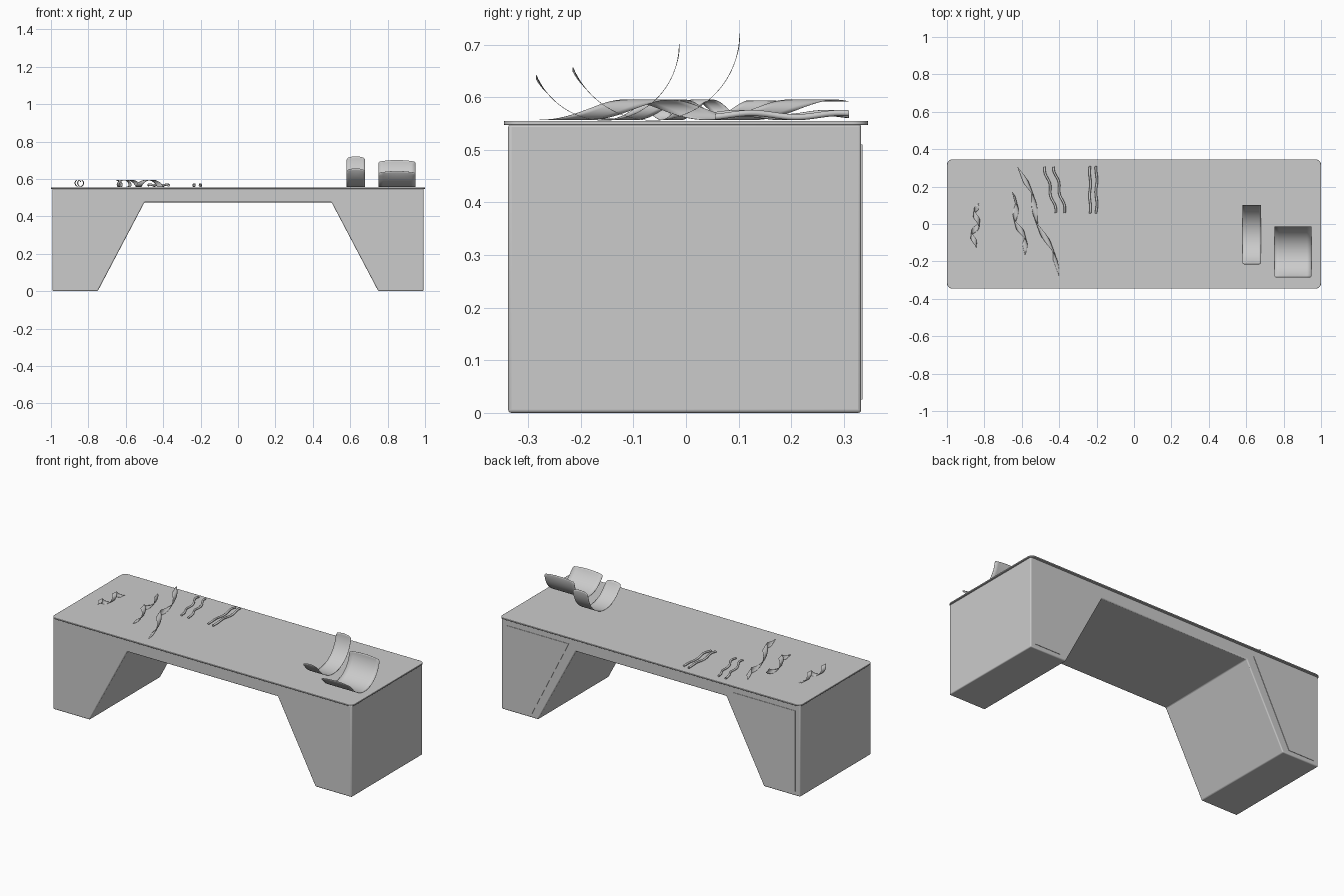
import bpy, math
from mathutils import Vector

if "Cube" in bpy.data.objects:
    bpy.data.objects.remove(bpy.data.objects["Cube"])

TOP = 0.555  # height of the bench surface


def make_mesh(name, verts, faces, smooth=True):
    me = bpy.data.meshes.new(name)
    me.from_pydata([tuple(v) for v in verts], [], faces)
    me.update()
    ob = bpy.data.objects.new(name, me)
    bpy.context.collection.objects.link(ob)
    if smooth:
        bpy.ops.object.select_all(action='DESELECT')
        ob.select_set(True)
        bpy.context.view_layer.objects.active = ob
        bpy.ops.object.shade_smooth_by_angle(angle=math.radians(40))
    return ob


def add_bevel(ob, width, segments):
    b = ob.modifiers.new("bevel", 'BEVEL')
    b.width, b.segments = width, segments
    b.limit_method, b.angle_limit = 'ANGLE', math.radians(30)


def prism_xz(name, prof, y0, y1):
    """Counter-clockwise xz profile extruded from y0 (front) to y1 (back)."""
    n = len(prof)
    verts = [(x, y, z) for y in (y0, y1) for x, z in prof]
    faces = [tuple(range(n)), tuple(reversed(range(n, 2 * n)))]
    faces += [(i, i + n, (i + 1) % n + n, (i + 1) % n) for i in range(n)]
    return make_mesh(name, verts, faces)


def sheet(name, f, nu, nv, thick=0.001):
    """Grid surface from f(u, v), thickened slightly."""
    verts = [f(i / nu, j / nv) for i in range(nu + 1) for j in range(nv + 1)]
    w = nv + 1
    faces = [(i * w + j, (i + 1) * w + j, (i + 1) * w + j + 1, i * w + j + 1)
             for i in range(nu) for j in range(nv)]
    ob = make_mesh(name, verts, faces)
    s = ob.modifiers.new("thickness", 'SOLIDIFY')
    s.thickness, s.offset = thick, 0
    return ob


# Bench body: two flared legs joined by a beam
half = [(0.992, 0), (0.992, 0.549)]
inner = [(0.5, 0.475), (0.75, 0)]
profile = half + [(-x, z) for x, z in reversed(half)] \
    + [(-x, z) for x, z in reversed(inner)] + inner
add_bevel(prism_xz("bench_body", profile, -0.338, 0.333), 0.006, 3)

# Top slab with rounded corners
R = 0.03
outline = []
for cx, cy, a0 in ((1, 1, 0), (-1, 1, 90), (-1, -1, 180), (1, -1, 270)):
    for k in range(7):
        a = math.radians(a0 + 15 * k)
        outline.append((cx * (1 - R) + R * math.cos(a),
                        cy * (0.346 - R) + R * math.sin(a)))
n = len(outline)
slab = make_mesh("bench_top", [(x, y, z) for z in (0.547, TOP) for x, y in outline],
                 [tuple(reversed(range(n))), tuple(range(n, 2 * n))]
                 + [(i, (i + 1) % n, (i + 1) % n + n, i + n) for i in range(n)])
add_bevel(slab, 0.002, 2)

# Thin raised panels on the back of each leg
panel = [(0.79, 0.025), (0.96, 0.025), (0.96, 0.51), (0.545, 0.51)]
prism_xz("back_panel_right", panel, 0.330, 0.3355)
prism_xz("back_panel_left", [(-x, z) for x, z in reversed(panel)], 0.330, 0.3355)


# Curved open sheets standing on the right end
def curved_sheet(name, x0, x1, cy, ry, rz, a0):
    def f(u, v):
        a = math.radians(a0 + (360 - a0) * u)
        e = min(u, 1 - u)
        trim = 0.008 * max(0, 1 - e / 0.04) ** 2
        x = x0 + trim + (x1 - x0 - 2 * trim) * v
        crown = -0.008 * (2 * v - 1) ** 2 * max(0, 1 - e / 0.1)
        return (x, cy + ry * math.cos(a), TOP + 0.001 + rz + rz * math.sin(a) + crown)
    sheet(name, f, 40, 8)


curved_sheet("curved_sheet_narrow", 0.58, 0.68, -0.063, 0.165, 0.165, 203)
curved_sheet("curved_sheet_wide", 0.75, 0.95, -0.155, 0.142, 0.145, 204)


# Ribbons coiled around a horizontal axis on the left end
def coil(name, a, b, turns, width, phase, r=0.019):
    a, b = Vector((*a, TOP + r + 0.002)), Vector((*b, TOP + r + 0.002))
    side = (b - a).normalized().cross(Vector((0, 0, 1)))

    def f(u, v):
        ang = 2 * math.pi * turns * u + phase
        t = (1 - width) * u + width * v
        return a.lerp(b, t) + side * (r * math.cos(ang)) + Vector((0, 0, r * math.sin(ang)))
    sheet(name, f, 64, 4)


coil("coiled_ribbon_short", (-0.86, -0.125), (-0.832, 0.112), 1.7, 0.16, 0.5)
coil("coiled_ribbon_middle", (-0.66, 0.17), (-0.575, -0.165), 1.5, 0.17, 2.0)
coil("coiled_ribbon_long", (-0.615, 0.312), (-0.40, -0.278), 1.6, 0.15, 1.0)


# Wavy rods lying in pairs
def wavy_rod(name, a, b, wave, phase, r=0.006):
    a, b = Vector((*a, TOP + 0.011)), Vector((*b, TOP + 0.011))
    side = (b - a).normalized().cross(Vector((0, 0, 1)))
    rings, seg = 40, 10
    verts = []
    for i in range(rings + 1):
        t = i / rings
        c = a.lerp(b, t) + side * (wave * math.sin(4 * math.pi * t + phase))
        c.z += 0.004 * math.sin(3 * math.pi * t + phase)
        for k in range(seg):
            q = 2 * math.pi * k / seg
            verts.append(c + side * (r * math.cos(q)) + Vector((0, 0, r * math.sin(q))))
    faces = [(i * seg + k, i * seg + (k + 1) % seg,
              (i + 1) * seg + (k + 1) % seg, (i + 1) * seg + k)
             for i in range(rings) for k in range(seg)]
    faces += [tuple(reversed(range(seg))), tuple(range(rings * seg, (rings + 1) * seg))]
    make_mesh(name, verts, faces)


for i, dx in enumerate((0, 0.034)):
    wavy_rod(f"straight_rod_{i + 1}", (-0.235 + dx, 0.31), (-0.235 + dx, 0.055), 0.003, i)
for i, dx in enumerate((0, 0.05)):
    wavy_rod(f"slanted_rod_{i + 1}", (-0.478 + dx, 0.306), (-0.418 + dx, 0.06), 0.006, i * 0.5)
